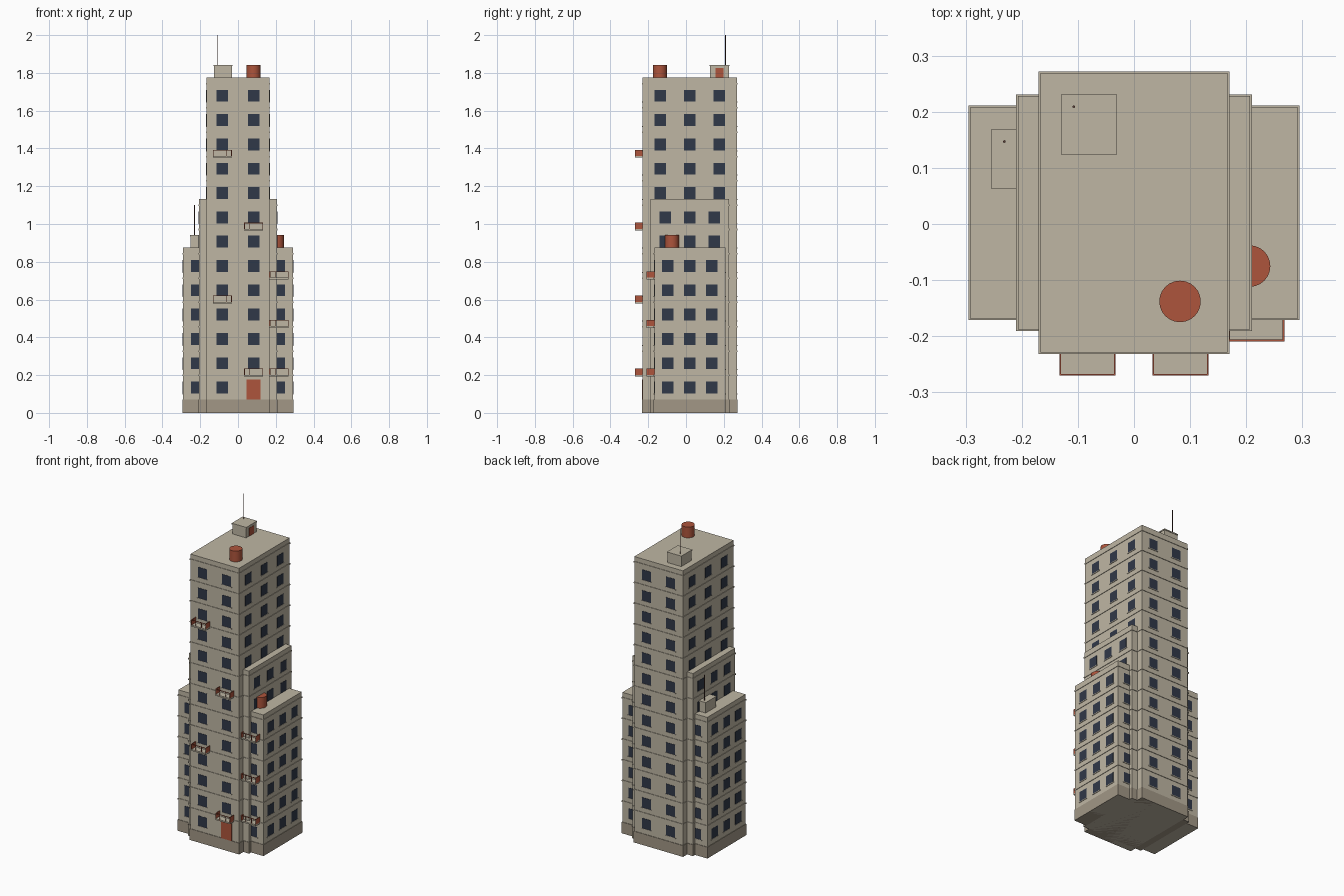
import bpy, bmesh
from mathutils import Matrix, Vector

if "Cube" in bpy.data.objects:
    bpy.data.objects.remove(bpy.data.objects["Cube"])

CY = 0.02            # y centre of the stacked blocks
Z0, FH = 0.07, 0.1287  # plinth top, storey height


def mat(name, c):
    m = bpy.data.materials.new(name)
    m.diffuse_color = (*c, 1)
    m.use_nodes = True
    m.node_tree.nodes["Principled BSDF"].inputs["Base Color"].default_value = m.diffuse_color
    return m


STONE = mat("stone", (0.52, 0.47, 0.37))
DARK = mat("plinth_stone", (0.36, 0.31, 0.24))
GLASS = mat("glass", (0.03, 0.04, 0.065))
RUST = mat("rust", (0.42, 0.09, 0.045))
METAL = mat("metal", (0.1, 0.045, 0.035))


def boxes(name, material, items):
    """One object from many boxes given as (x0, x1, y0, y1, z0, z1)."""
    bm = bmesh.new()
    for x0, x1, y0, y1, z0, z1 in items:
        m = Matrix.Translation(((x0 + x1) / 2, (y0 + y1) / 2, (z0 + z1) / 2))
        m = m @ Matrix.Diagonal((x1 - x0, y1 - y0, z1 - z0, 1))
        bmesh.ops.create_cube(bm, size=1, matrix=m)
    me = bpy.data.meshes.new(name)
    bm.to_mesh(me)
    bm.free()
    me.materials.append(material)
    ob = bpy.data.objects.new(name, me)
    bpy.context.collection.objects.link(ob)
    return ob


def cylinder(name, material, x, y, z0, z1, r, n):
    bpy.ops.mesh.primitive_cylinder_add(vertices=n, radius=r, depth=z1 - z0,
                                        location=(x, y, (z0 + z1) / 2))
    ob = bpy.context.object
    ob.name = name
    ob.data.materials.append(material)
    if n > 8:
        bpy.ops.object.shade_smooth_by_angle()


def centred(hx, hy, z0, z1):
    return (-hx, hx, CY - hy, CY + hy, z0, z1)


def windows(hx, hy, z, xs, ys, w, h, depth, side_ok):
    """Panels of size w x h on all four walls of one storey."""
    out = []
    for s in (-1, 1):
        for x in xs:
            y = CY + s * hy
            out.append((x - w / 2, x + w / 2, y - depth, y + depth, z - h / 2, z + h / 2))
        if side_ok:
            for dy in ys:
                x, y = s * hx, CY + dy
                out.append((x - depth, x + depth, y - w / 2, y + w / 2, z - h / 2, z + h / 2))
    return out


# name, half x, half y, storeys, window columns front, side spacing, first side storey
BLOCKS = [("tower", 0.167, 0.249, 13, (-0.083, 0.083), 0.157, 8),
          ("shoulder", 0.207, 0.208, 8, (), 0.13, 6),
          ("wing", 0.292, 0.188, 6, (-0.219, 0.219), 0.117, 0)]

for name, hx, hy, n, xs, sp, first in BLOCKS:
    top = Z0 + n * FH + 0.033
    boxes(name + "_walls", STONE, [centred(hx, hy, 0, top)])
    boxes(name + "_plinth", DARK, [centred(hx + 0.003, hy + 0.003, 0, Z0)])
    # thin ledge at every storey line
    boxes(name + "_ledges", STONE,
          [centred(hx + 0.003, hy + 0.003, Z0 + i * FH - 0.004, Z0 + i * FH + 0.004)
           for i in range(1, n + 1)])
    panes, sills = [], []
    for i in range(n):
        z = Z0 + (i + 0.5) * FH
        args = (xs, (-sp, 0, sp))
        # the entrance replaces one front window on the ground floor
        row = windows(hx, hy, z, *args, 0.061, 0.063, 0.0015, i >= first)
        sill = windows(hx, hy, z - 0.034, *args, 0.07, 0.005, 0.003, i >= first)
        if name == "tower" and i == 0:
            del row[1], sill[1]
        panes += row
        sills += sill
    boxes(name + "_windows", GLASS, panes)
    boxes(name + "_sills", STONE, sills)

# entrance door
boxes("entrance_door", RUST, [(0.046, 0.118, -0.234, -0.225, Z0, 0.178)])

# balconies: slab, end panels, top rail and posts
slabs, rails = [], []
spots = [((-0.083, 0.083)[k % 2 == 0], -0.229, 1 + 3 * k) for k in range(4)]
spots += [(0.218, -0.168, f) for f in (1, 3, 5)]
for x, y, f in spots:
    z = Z0 + f * FH
    a, b, yf = x - 0.05, x + 0.05, y - 0.041
    slabs.append((a, b, yf, y, z - 0.006, z + 0.003))
    for e in (a, b - 0.003):
        rails.append((e, e + 0.003, yf, y, z, z + 0.036))
    rails.append((a, b, yf, yf + 0.003, z + 0.033, z + 0.036))
    for p in (x - 0.02, x + 0.02):
        rails.append((p - 0.001, p + 0.001, yf, yf + 0.003, z, z + 0.035))
boxes("balcony_slabs", STONE, slabs)
boxes("balcony_rails", RUST, rails)

# rooftop sheds, tanks and masts
for name, x0, y0, z, mast, tank in [
        ("tower", -0.13, 0.124, 1.776, (-0.107, 0.209, 2.0), (0.082, -0.138)),
        ("wing", -0.254, 0.062, 0.875, (-0.231, 0.147, 1.1), (0.206, -0.075))]:
    x1, y1 = x0 + 0.1, y0 + 0.107
    boxes(name + "_roof_shed", STONE,
          [(x0 + 0.003, x1 - 0.003, y0 + 0.003, y1 - 0.003, z - 0.005, z + 0.062),
           (x0, x1, y0, y1, z + 0.06, z + 0.067)])
    boxes(name + "_shed_door", RUST, [(x1 - 0.01, x1 - 0.001, y0 + 0.032, y0 + 0.075, z, z + 0.05)])
    cylinder(name + "_mast", METAL, *mast[:2], z + 0.06, mast[2], 0.0025, 6)
    cylinder(name + "_water_tank", RUST, *tank, z - 0.005, z + 0.067, 0.037, 24)
